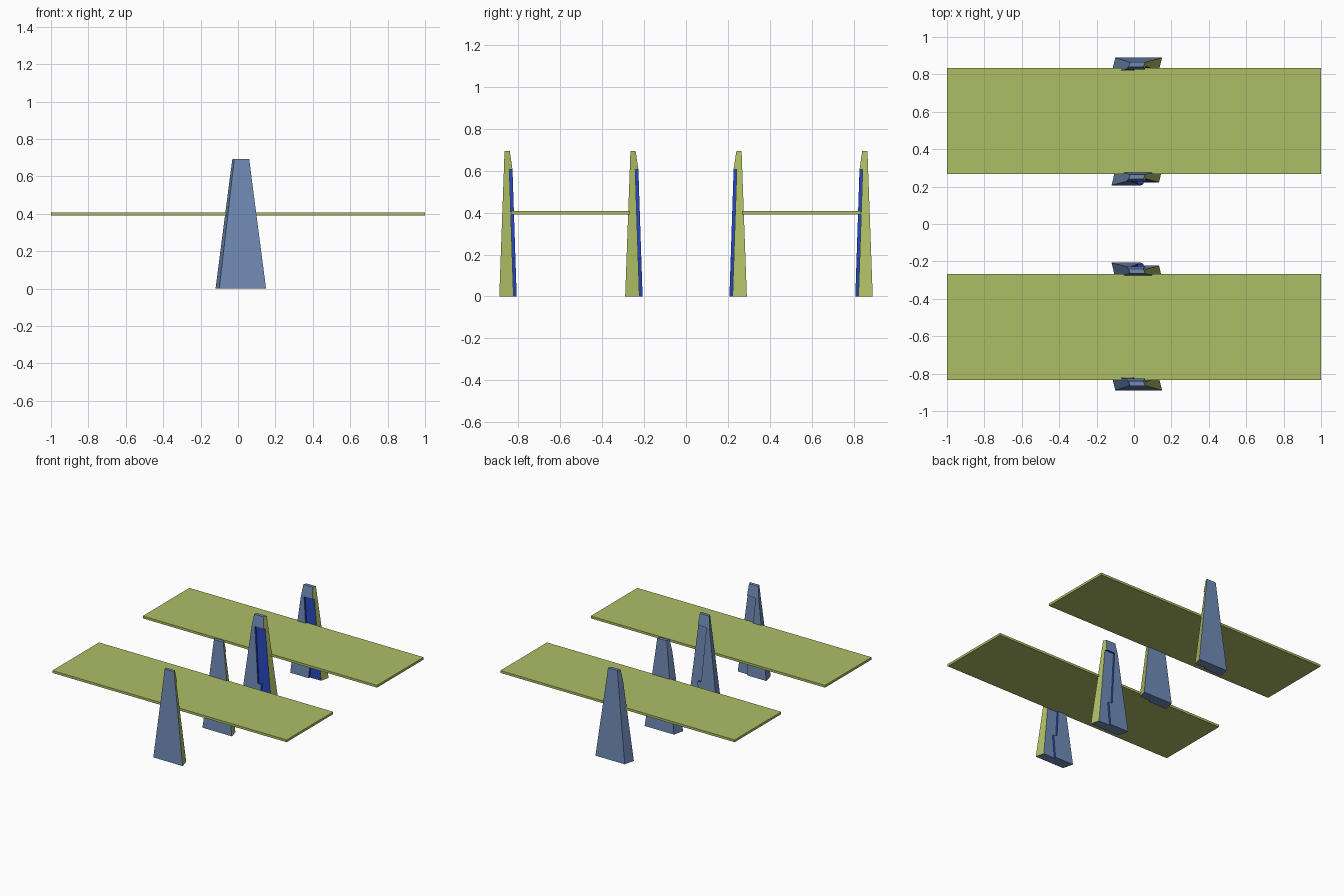
import bpy, bmesh

if "Cube" in bpy.data.objects:
    bpy.data.objects.remove(bpy.data.objects["Cube"])


def material(name, rgb):
    m = bpy.data.materials.new(name)
    m.diffuse_color = (*rgb, 1)
    m.use_nodes = True
    m.node_tree.nodes["Principled BSDF"].inputs["Base Color"].default_value = m.diffuse_color
    return m


GREEN = material("olive_green", (0.42, 0.52, 0.13))
SLATE = material("slate_blue", (0.16, 0.26, 0.47))
BLUE = material("deep_blue", (0.02, 0.06, 0.5))


def make_object(name, verts, faces, mats):
    bm = bmesh.new()
    vs = [bm.verts.new(v) for v in verts]
    for f in faces:
        bm.faces.new([vs[i] for i in f])
    bmesh.ops.recalc_face_normals(bm, faces=bm.faces)
    me = bpy.data.meshes.new(name)
    bm.to_mesh(me)
    bm.free()
    for m in mats:
        me.materials.append(m)
    ob = bpy.data.objects.new(name, me)
    bpy.context.collection.objects.link(ob)
    return ob


def loft(rings):
    """Vertices and faces of a closed skin over rings of equal size."""
    n = len(rings[0])
    verts = [p for r in rings for p in r]
    faces = [list(range(n)), list(range(len(verts) - n, len(verts)))]
    for k in range(len(rings) - 1):
        for i in range(n):
            j = (i + 1) % n
            faces.append([k*n + i, k*n + j, (k+1)*n + j, (k+1)*n + i])
    return verts, faces


def inner_y(z):
    return 0.083 - 0.033 * z


# Tapered post: local y = 0 is the outer face, the notched face looks inward
# levels: z, outer y, inner y, outer x range, inner x range
LEVELS = [
    (0.0, 0.0, inner_y(0), -0.10, 0.15, -0.12, 0.13),
    (0.605, 0.022, inner_y(0.605), -0.03, 0.071, -0.042, 0.058),
    (0.693, 0.025, 0.05, -0.02, 0.06, -0.03, 0.05),
]
# Notch outline in x, z
NOTCH = [(-0.015, 0.605), (0.02, 0.18), (0.05, 0.18), (0.035, -0.05),
         (0.30, -0.05), (0.30, 0.605)]


def post(name, y_out, side):
    def place(x, y, z):
        return (x, side * (y_out - y), z)

    rings = [[place(a, yo, z), place(b, yo, z), place(d, yi, z), place(c, yi, z)]
             for z, yo, yi, a, b, c, d in LEVELS]
    body = make_object(name, *loft(rings), [SLATE, GREEN, BLUE])
    for p in body.data.polygons:
        if p.normal.x > 0.5:
            p.material_index = 1

    # stepped notch cut into the inward face
    rings = [[place(x, inner_y(z) + off, z) for x, z in NOTCH] for off in (-0.015, 0.1)]
    cutter = make_object("notch_cutter", *loft(rings), [SLATE, GREEN, BLUE])
    for p in cutter.data.polygons:
        floor = abs(p.normal.y) > 0.5
        p.material_index = 0 if floor and side < 0 else 2
    cutter.hide_render = True
    mod = body.modifiers.new("notch", 'BOOLEAN')
    mod.object = cutter
    mod.operation = 'DIFFERENCE'
    mod.solver = 'EXACT'
    bpy.context.view_layer.objects.active = body
    bpy.ops.object.modifier_apply(modifier=mod.name)
    bpy.data.objects.remove(cutter)


def plank(name, y0, y1):
    rings = [[(-1, y0, z), (1, y0, z), (1, y1, z), (-1, y1, z)] for z in (0.39, 0.408)]
    make_object(name, *loft(rings), [GREEN])


# Two planks, each carried by an outer and an inner post
for label, side in (("front", -1), ("back", 1)):
    plank(label + "_plank", *sorted((side * 0.267, side * 0.835)))
    post(label + "_outer_post", 0.89, side)
    post(label + "_inner_post", 0.29, side)
